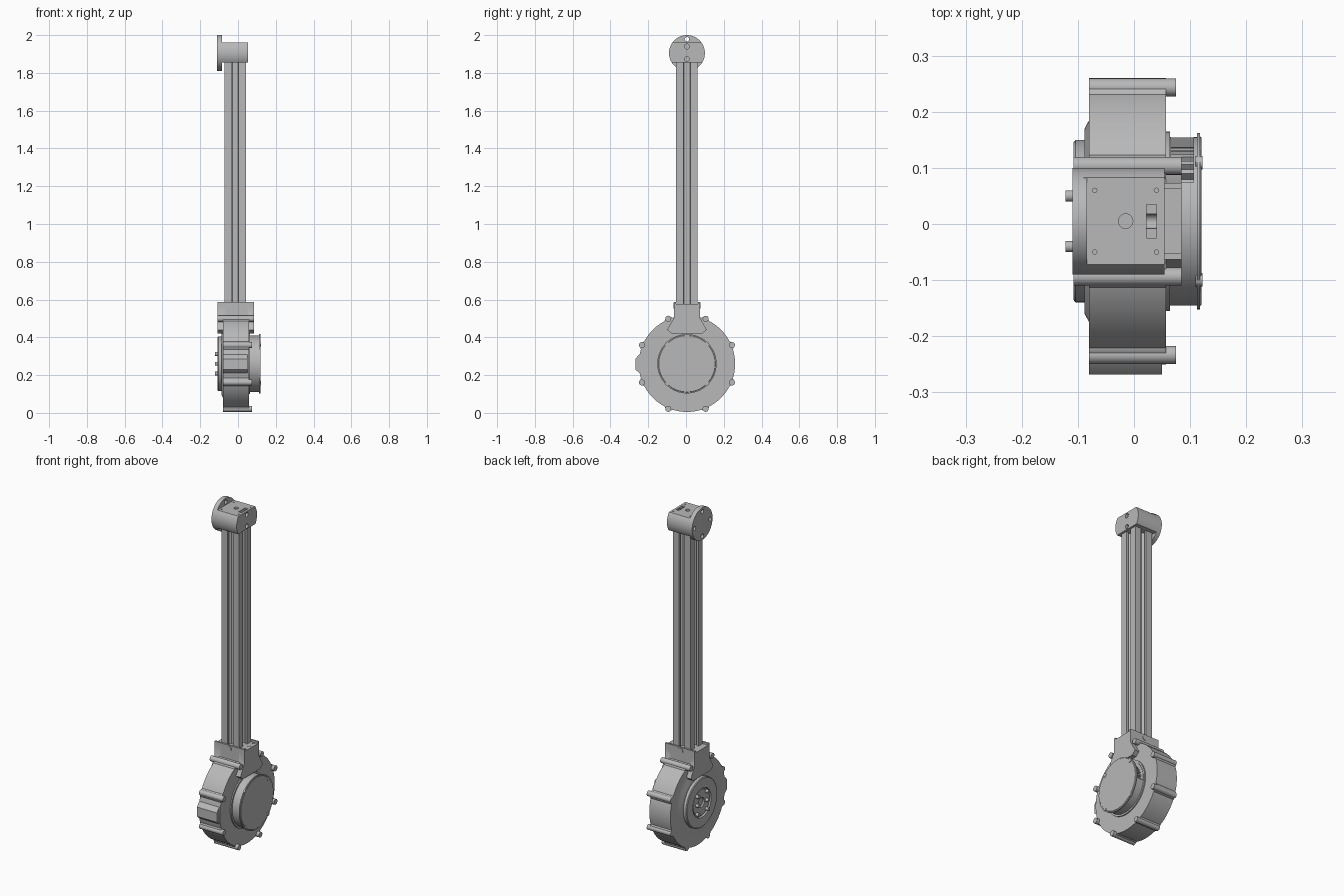
import bpy, bmesh, math
from mathutils import Matrix, Vector

cube = bpy.data.objects.get("Cube")
if cube:
    bpy.data.objects.remove(cube, do_unlink=True)

grey = bpy.data.materials.new("machined_grey")
grey.use_nodes = True
grey.diffuse_color = (0.48, 0.48, 0.48, 1)
grey.node_tree.nodes["Principled BSDF"].inputs["Base Color"].default_value = grey.diffuse_color

CY = 0.005            # shared y centre
AXIS = (CY, 0.26)     # housing axis (y, z)
HEAD = (CY, 1.905)    # head axis (y, z)
BAR_X = -0.015        # bar centre in x


def finish(name, bm):
    bmesh.ops.recalc_face_normals(bm, faces=bm.faces)
    mesh = bpy.data.meshes.new(name)
    bm.to_mesh(mesh)
    bm.free()
    mesh.materials.append(grey)
    obj = bpy.data.objects.new(name, mesh)
    bpy.context.collection.objects.link(obj)
    return obj


def skin(name, rings):
    """Closed skin through rings of equal point count, capped at both ends."""
    bm = bmesh.new()
    loops = [[bm.verts.new(p) for p in ring] for ring in rings]
    n = len(loops[0])
    for a, b in zip(loops, loops[1:]):
        for i in range(n):
            j = (i + 1) % n
            bm.faces.new((a[i], a[j], b[j], b[i]))
    bm.faces.new(loops[0])
    bm.faces.new(loops[-1])
    return finish(name, bm)


def lathe(name, profile, centre, sides=64):
    """Turn (x, radius) points around an axis parallel to x."""
    turns = [math.tau * i / sides for i in range(sides)]
    return skin(name, [[(x, centre[0] + r * math.cos(t), centre[1] + r * math.sin(t))
                        for t in turns] for x, r in profile])


def rod(name, x0, x1, r, centre, sides=20):
    return lathe(name, [(x0, r), (x1, r)], centre, sides)


def pin_z(name, x, y, z0, z1, r, sides=20):
    turns = [math.tau * i / sides for i in range(sides)]
    return skin(name, [[(x + r * math.cos(t), y + r * math.sin(t), z) for t in turns]
                       for z in (z0, z1)])


def plate(name, outline, x0, x1):
    """Extrude a (y, z) outline along x."""
    return skin(name, [[(x, y, z) for y, z in outline] for x in (x0, x1)])


def box(name, lo, hi):
    return plate(name, [(lo[1], lo[2]), (hi[1], lo[2]), (hi[1], hi[2]), (lo[1], hi[2])], lo[0], hi[0])


def cut(obj, cutters):
    """Subtract the cutters, bake the result and discard them."""
    for c in cutters:
        c.hide_render = True
        mod = obj.modifiers.new("cut", 'BOOLEAN')
        mod.operation, mod.solver, mod.object = 'DIFFERENCE', 'EXACT', c
    graph = bpy.context.evaluated_depsgraph_get()
    baked = bpy.data.meshes.new_from_object(obj.evaluated_get(graph))
    obj.modifiers.clear()
    obj.data = baked
    for c in cutters:
        bpy.data.objects.remove(c, do_unlink=True)


def polar(centre, r, deg):
    a = math.radians(deg)
    return centre[0] + r * math.cos(a), centre[1] + r * math.sin(a)


# Round housing with bearing boss and recessed hub seat
lathe("housing", [(-0.094, 0.085), (-0.108, 0.085), (-0.108, 0.14), (-0.104, 0.145),
                  (-0.088, 0.145), (-0.088, 0.165), (-0.08, 0.18), (-0.08, 0.255),
                  (0.057, 0.255), (0.057, 0.16), (0.064, 0.16)], AXIS, 96)

# Output hub and its bolts
lathe("output_hub", [(-0.09, 0.028), (-0.104, 0.028), (-0.104, 0.076), (-0.09, 0.076)], AXIS, 48)
for side in (-1, 1):
    for row in (-1, 0, 1):
        rod("hub_bolt", -0.122, -0.09, 0.010, (AXIS[0] + side * 0.045, AXIS[1] + row * 0.052))

# Lugs around the rim; the top pair also hold the clamp plates
for k in range(8):
    top = k in (1, 2)
    rod("rim_lug", -0.108 if top else -0.08, 0.085 if top else 0.075, 0.016,
        polar(AXIS, 0.258, 22.5 + 45 * k))
    rod("rim_lug_web", -0.08, 0.057, 0.028, polar(AXIS, 0.238, 22.5 + 45 * k))

# Cable tab on the front of the rim
plate("front_tab", [(-0.23, 0.20), (-0.252, 0.215), (-0.268, 0.23), (-0.268, 0.285),
                    (-0.252, 0.305), (-0.23, 0.32)], -0.08, 0.05)

# Motor cover with an open window in its side wall
cover = lathe("motor_cover", [(0.055, 0.15), (0.112, 0.15), (0.112, 0.157), (0.118, 0.157),
                              (0.118, 0.151), (0.12, 0.149)], AXIS, 96)
window = box("window_cutter", (0.066, 0.105, -0.085), (0.106, 0.2, 0.085))
window.data.transform(Matrix.Translation((0, *AXIS)) @ Matrix.Rotation(math.radians(28), 4, 'X'))
cut(cover, [window])
for k in range(7):
    fin = box("motor_winding", (0.064, 0.1, -0.005), (0.108, 0.132, 0.005))
    fin.data.transform(Matrix.Translation((0, *AXIS))
                       @ Matrix.Rotation(math.radians(-2 + 10 * k), 4, 'X'))
for k in range(4):
    rod("cover_screw", 0.11, 0.122, 0.012, polar(AXIS, 0.147, 45 + 90 * k))

# Clamp neck: two flared plates joined by a socket block
outline = [(0.068, 0.575), (0.068, 0.505), (0.105, 0.44), (0.08, 0.42)]
outline += [(-y, z) for y, z in reversed(outline)]
outline = [(CY + y, z) for y, z in outline]
plate("left_clamp_plate", outline, 0.05, 0.085)
plate("right_clamp_plate", outline, -0.108, -0.07)
neck = box("neck_block", (-0.108, CY - 0.068, 0.5), (0.085, CY + 0.068, 0.577))
cut(neck, [pin_z("screw_seat", 0.07, CY + 0.043 * k, 0.568, 0.6, 0.010) for k in (-1, 0, 1)])
for side in (-1, 1):
    y = CY + side * 0.063
    box("neck_rim", (-0.108, y - 0.005, 0.57), (0.085, y + 0.005, 0.588))
    # cross bolt head on the front and back of the neck
    bolt = pin_z("neck_bolt", 0, 0, -0.003, 0.003, 0.016)
    bolt.data.transform(Matrix.Translation((BAR_X, CY + side * 0.068, 0.568))
                        @ Matrix.Rotation(math.pi / 2, 4, 'X'))

# Slotted square bar: one side of the section, turned four times
side_section = [(0.057, -0.057), (0.057, -0.018), (0.043, -0.018), (0.043, -0.032),
                (0.035, -0.032), (0.022, -0.015)]
side_section += [(u, -v) for u, v in reversed(side_section[1:])]
section = []
for k in range(4):
    turn = Matrix.Rotation(k * math.pi / 2, 2)
    section += [turn @ Vector(p) for p in side_section]
skin("slotted_bar", [[(BAR_X + p.x, CY + p.y, z) for p in section] for z in (0.5, 1.87)])

# Head block: a round section with flat top and bottom
half = []
for k in range(17):
    a = math.asin(-0.05 / 0.095) + k / 16 * (math.asin(0.055 / 0.095) + math.asin(0.05 / 0.095))
    half.append((0.095 * math.cos(a), 0.095 * math.sin(a)))
ring = half + [(-y, z) for y, z in reversed(half)]
head = plate("head_block", [(HEAD[0] + y, HEAD[1] + z) for y, z in ring], -0.09, 0.054)
cutters = [pin_z("top_hole", BAR_X, CY, 1.92, 2, 0.013),
           plate("slot", [(CY - 0.03, 1.94), (CY + 0.03, 1.94), (CY + 0.03, 1.98), (CY - 0.03, 1.98)],
                 0.022, 0.04)]
cutters += [rod("end_hole", 0.02, 0.07, 0.013, (CY, z)) for z in (1.94, 1.873)]
cutters += [pin_z("corner_hole", BAR_X + sx * 0.055, CY + sy * 0.055, 1.95, 1.98, 0.004, 8)
            for sx in (-1, 1) for sy in (-1, 1)]
cut(head, cutters)

# Mounting flange with four holes
flange = rod("mount_flange", -0.11, -0.084, 0.095, HEAD, 64)
cut(flange, [rod("flange_hole", -0.13, -0.07 if k == 1 else -0.09, 0.012, polar(HEAD, 0.073, 90 * k))
             for k in range(4)])

# Smooth curved walls, keep machined edges crisp
bpy.ops.object.select_all(action='DESELECT')
for obj in bpy.context.collection.objects:
    if obj.type == 'MESH' and grey.name in obj.data.materials:
        obj.select_set(True)
        bpy.context.view_layer.objects.active = obj
bpy.ops.object.shade_smooth_by_angle(angle=math.radians(30))
